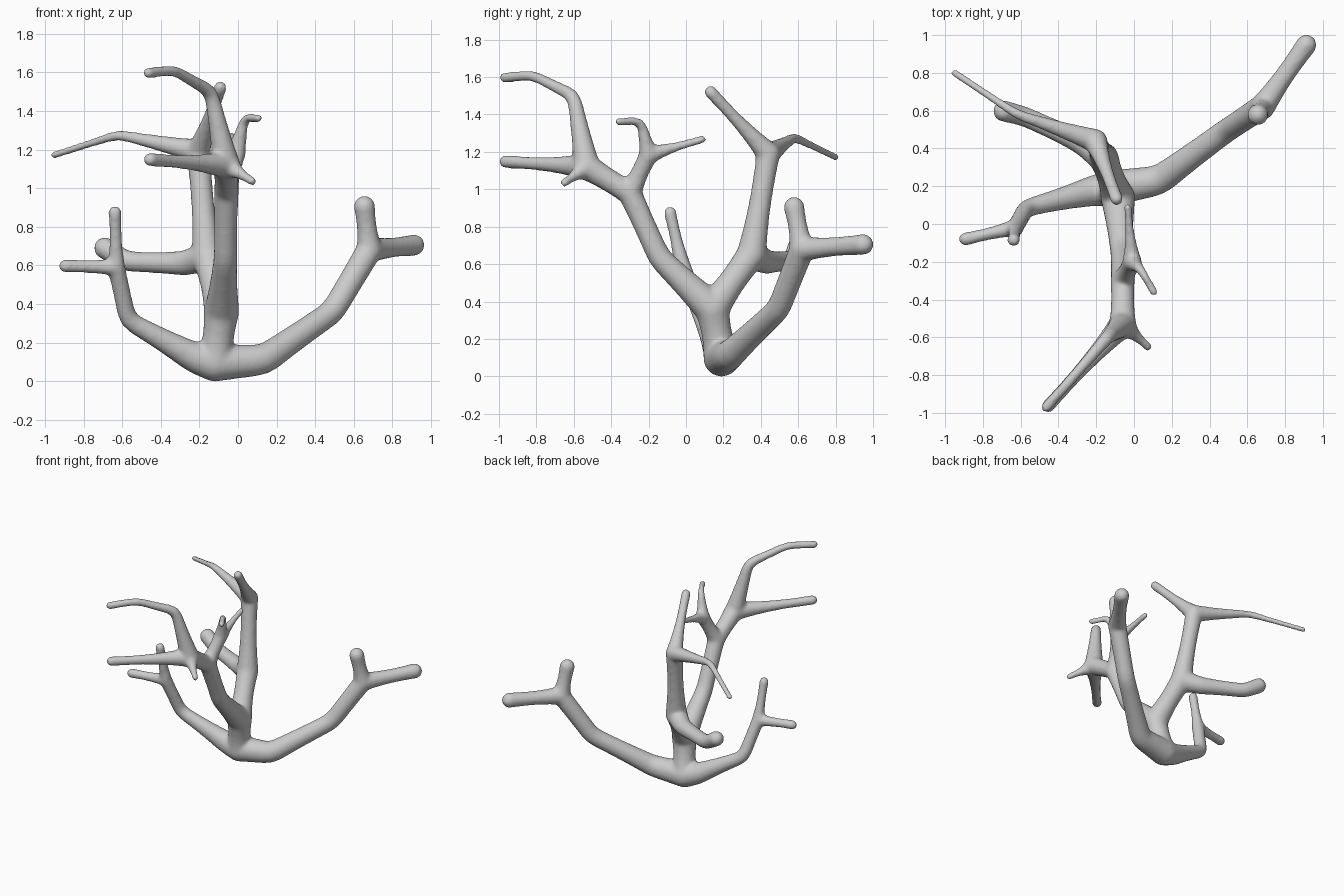
import bpy, bmesh
from math import sin, pi
from mathutils import Vector

if "Cube" in bpy.data.objects:
    bpy.data.objects.remove(bpy.data.objects["Cube"])

# Forks where limbs meet: x, y, z, radius
ROOT = (-.12, .19, .095, .097)
TRUNK = (-.085, .14, .36, .092)
RIGHT = (.68, .62, .68, .068)
LEFT = (-.63, -.02, .59, .047)
FRONT = (-.06, -.30, .98, .064)
CROWN = (-.06, -.53, 1.12, .072)
INNER = (-.01, -.20, 1.185, .052)
REAR = (-.16, .35, .65, .080)
TOP = (-.205, .44, 1.19, .064)

# Limbs: start fork, bends (x, y, z), then end fork or tip (x, y, z, radius)
LIMBS = [
    [ROOT, (.13, .23, .11), (.49, .495, .36), RIGHT],
    [RIGHT, (.912, .948, .705, .056)],
    [RIGHT, (.655, .578, .905, .056)],
    [ROOT, (-.22, .175, .12), (-.57, .085, .315), LEFT],
    [LEFT, (-.893, -.08, .597, .036)],
    [LEFT, (-.637, -.085, .875, .035)],
    [ROOT, TRUNK],
    [TRUNK, (-.065, -.14, .63), FRONT],
    [FRONT, CROWN],
    [CROWN, (.075, -.65, 1.035, .024)],
    [CROWN, (-.455, -.965, 1.148, .036)],
    [CROWN, (-.14, -.60, 1.50), (-.33, -.82, 1.61), (-.465, -.97, 1.597, .029)],
    [FRONT, INNER],
    [INNER, (-.033, .088, 1.267, .023)],
    [INNER, (.035, -.24, 1.365), (.105, -.36, 1.363, .023)],
    [TRUNK, REAR],
    [REAR, TOP],
    [TOP, (-.092, .132, 1.52, .035)],
    [TOP, (-.62, .58, 1.278), (-.95, .80, 1.172, .021)],
    [REAR, (-.27, .43, .61), (-.58, .57, .62), (-.69, .598, .69, .057)],
]


def trace(limb, step=0.05):
    """Resample a limb evenly, round its bends and taper it quickly out of the fork."""
    pts = [Vector(p[:3]) for p in limb]
    line = [pts[0]]
    for a, b in zip(pts, pts[1:]):
        n = max(2, round((b - a).length / step))
        line += [a.lerp(b, i / n) for i in range(1, n + 1)]
    mid = line[1:-1]
    line = [line[0]] + [(p + 2 * q + r) / 4 for p, q, r in zip(line, mid, line[2:])] + [line[-1]]
    r0, r1 = limb[0][3], limb[-1][3]
    rings = []
    for i, p in enumerate(line):
        t = i / (len(line) - 1)
        r = (r1 + (r0 - r1) * (1 - t) ** 2) * (1 - 0.12 * sin(pi * t))
        rings.append((p, r))
    return rings


# Unit ball reused as the end of every tapered piece
ball_bm = bmesh.new()
bmesh.ops.create_icosphere(ball_bm, subdivisions=3, radius=1)
BALL = [v.co.copy() for v in ball_bm.verts]
ball_bm.free()


def add_capsule(target, a, b):
    bm = bmesh.new()
    for p, r in (a, b):
        for co in BALL:
            bm.verts.new(p + co * r)
    bmesh.ops.convex_hull(bm, input=bm.verts[:])
    bmesh.ops.delete(bm, geom=[v for v in bm.verts if not v.link_faces], context='VERTS')
    bmesh.ops.recalc_face_normals(bm, faces=bm.faces[:])
    part = bpy.data.meshes.new("capsule")
    bm.to_mesh(part)
    bm.free()
    target.from_mesh(part)
    bpy.data.meshes.remove(part)


# Tapered limbs
whole = bmesh.new()
for limb in LIMBS:
    rings = trace(limb)
    for a, b in zip(rings, rings[1:]):
        add_capsule(whole, a, b)
mesh = bpy.data.meshes.new("branching_coral")
whole.to_mesh(mesh)
whole.free()
coral = bpy.data.objects.new("branching_coral", mesh)
bpy.context.collection.objects.link(coral)

# Fuse into one skin and soften the forks
fuse = coral.modifiers.new("fuse", 'REMESH')
fuse.mode = 'VOXEL'
fuse.voxel_size = 0.011
fuse.use_smooth_shade = True
soft = coral.modifiers.new("soften", 'SMOOTH')
soft.factor = 0.5
soft.iterations = 14
